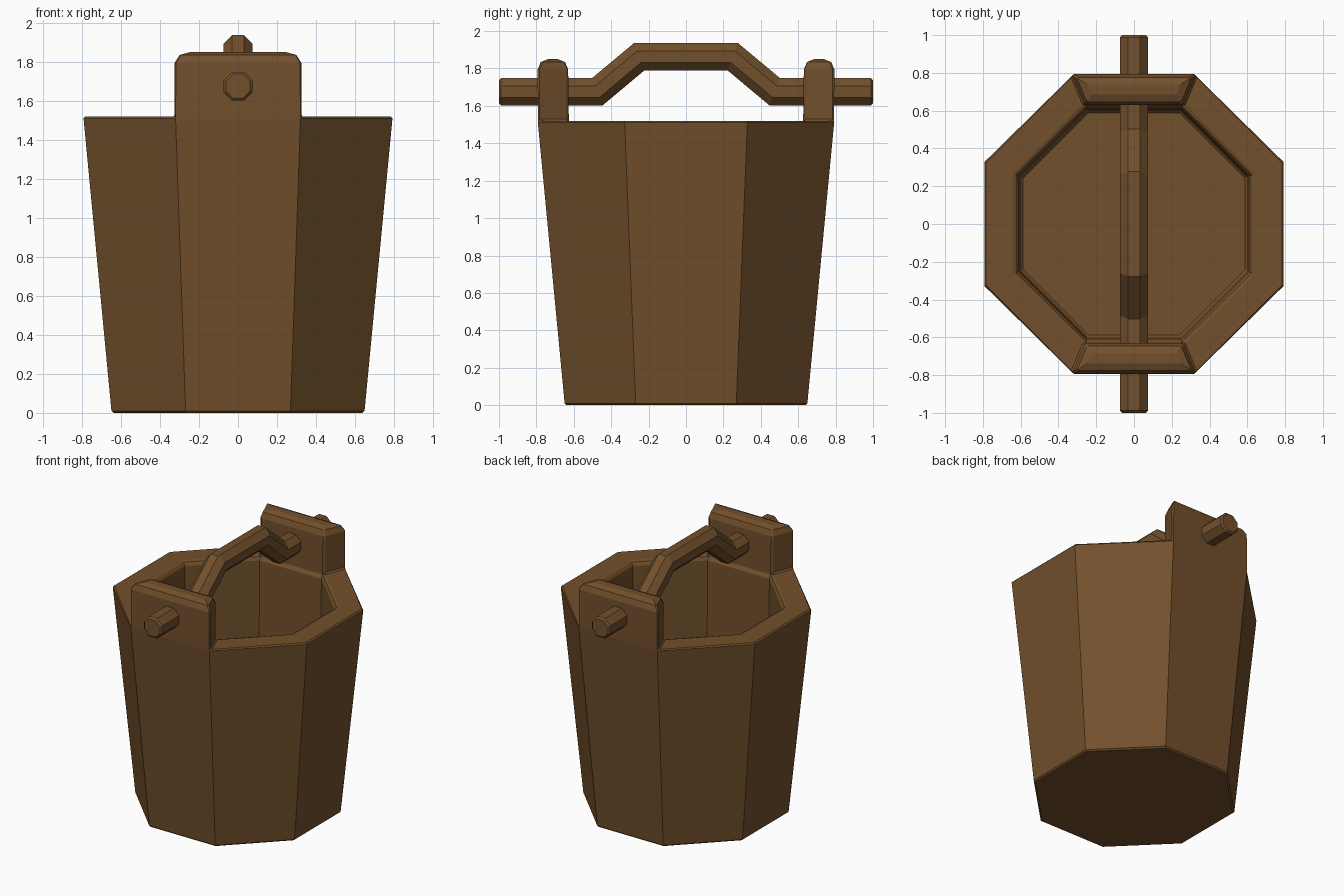
import bpy, bmesh, math
from mathutils import Vector

if "Cube" in bpy.data.objects:
    bpy.data.objects.remove(bpy.data.objects["Cube"])

wood = bpy.data.materials.new("brown_wood")
wood.diffuse_color = (0.17, 0.08, 0.025, 1)
wood.use_nodes = True
wood.node_tree.nodes["Principled BSDF"].inputs["Base Color"].default_value = wood.diffuse_color


def finish(bm, name, bevel):
    bmesh.ops.recalc_face_normals(bm, faces=bm.faces)
    mesh = bpy.data.meshes.new(name)
    bm.to_mesh(mesh)
    bm.free()
    obj = bpy.data.objects.new(name, mesh)
    bpy.context.collection.objects.link(obj)
    mesh.materials.append(wood)
    mod = obj.modifiers.new("soft_edges", 'BEVEL')
    mod.width = bevel
    mod.segments = 1
    mod.limit_method = 'ANGLE'
    mod.angle_limit = math.radians(50)
    return obj


def loft(bm, rings):
    """Skin a list of closed vertex rings and cap both ends."""
    loops = [[bm.verts.new(p) for p in ring] for ring in rings]
    bands = []
    for a, b in zip(loops, loops[1:]):
        n = len(a)
        bands.append([bm.faces.new((a[i], a[(i + 1) % n], b[(i + 1) % n], b[i]))
                      for i in range(n)])
    bm.faces.new(loops[0])
    bm.faces.new(loops[-1])
    return bands


def octagon(a, z):
    r = a / math.cos(math.pi / 8)
    return [(r * math.cos(t), r * math.sin(t), z)
            for t in (math.pi / 8 + k * math.pi / 4 for k in range(8))]


# Bucket: tapered outer wall, rim, bevelled lip, near-vertical inner wall, floor
bm = bmesh.new()
profile = [(0.648, 0.0), (0.793, 1.52), (0.63, 1.52), (0.61, 1.49), (0.597, 0.12)]
bands = loft(bm, [octagon(a, z) for a, z in profile])
bm.normal_update()

# Lugs: the front and back rim faces pulled up, then rounded over on top
for face in [bands[1][1], bands[1][5]]:
    new = bmesh.ops.extrude_face_region(bm, geom=[face])["geom"]
    for v in (g for g in new if isinstance(g, bmesh.types.BMVert)):
        v.co.z = 1.85
    if face.is_valid:
        bmesh.ops.delete(bm, geom=[face], context='FACES_ONLY')
    top = next(g for g in new if isinstance(g, bmesh.types.BMFace))
    bmesh.ops.bevel(bm, geom=list(top.edges), offset=0.055, segments=2,
                    profile=0.5, affect='EDGES')
finish(bm, "bucket", 0.01)

# Handle: octagonal bar with a raised grip, mitred at the bends
half = [(-1.0, 1.675), (-0.475, 1.675), (-0.25, 1.863)]
path = [Vector((0, y, z)) for y, z in half + [(-y, z) for y, z in reversed(half)]]
rings = []
for i, p in enumerate(path):
    d_in = (p - path[max(i - 1, 0)]).normalized()
    d_out = (path[min(i + 1, len(path) - 1)] - p).normalized()
    tangent = (d_in + d_out).normalized()
    across = Vector((1, 0, 0))
    up = across.cross(tangent)
    stretch = 1 / max(tangent.dot(d_in), tangent.dot(d_out))
    rings.append([p + across * x + up * (z * stretch)
                  for x, z, _ in octagon(0.074, 0)])
bm = bmesh.new()
loft(bm, rings)
finish(bm, "handle", 0.012)
